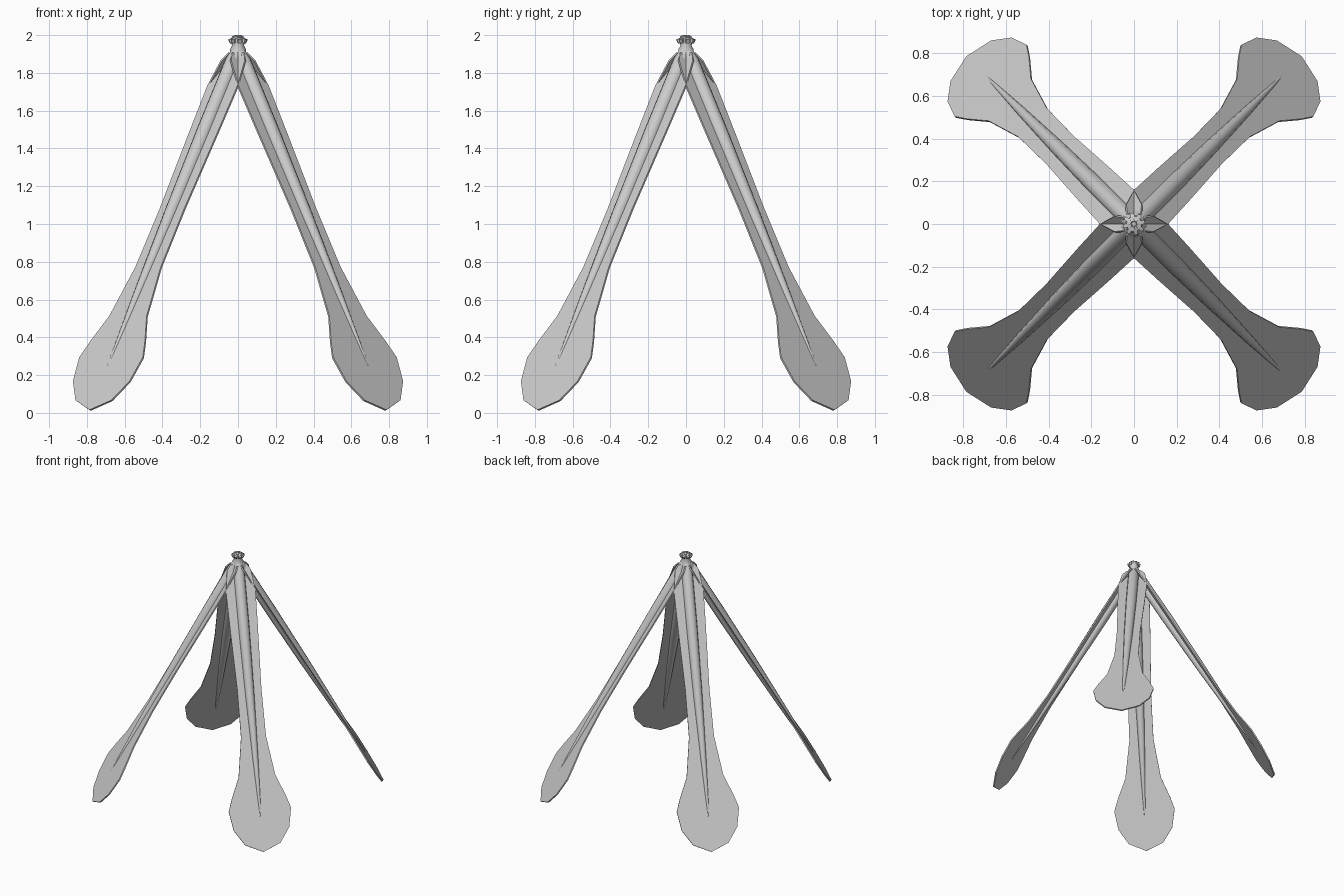
import bpy, bmesh, math
from mathutils import Vector, Matrix

if "Cube" in bpy.data.objects:
    bpy.data.objects.remove(bpy.data.objects["Cube"])

grey = bpy.data.materials.new("warm_grey")
grey.diffuse_color = (0.6, 0.6, 0.6, 1)
grey.use_nodes = True
grey.node_tree.nodes["Principled BSDF"].inputs["Base Color"].default_value = grey.diffuse_color

APEX, SLOPE = 1.925, 1.725
DOWN = Vector((1, 0, -SLOPE)).normalized()
NORMAL = Vector((SLOPE, 0, 1)).normalized()


def finish(name, bm, smooth=False):
    bmesh.ops.recalc_face_normals(bm, faces=bm.faces)
    me = bpy.data.meshes.new(name)
    bm.to_mesh(me)
    bm.free()
    me.materials.append(grey)
    ob = bpy.data.objects.new(name, me)
    bpy.context.collection.objects.link(ob)
    if smooth:
        bpy.context.view_layer.objects.active = ob
        ob.select_set(True)
        bpy.ops.object.shade_smooth_by_angle(angle=math.radians(50))
        ob.select_set(False)
    return ob


def on_plane(r, t=0.0):
    return Vector((r, t, APEX - SLOPE * r))


def loft(bm, rings):
    """Join rings of points into a closed tube."""
    rings = [[bm.verts.new(p) for p in ring] for ring in rings]
    n = len(rings[0])
    for a, b in zip(rings, rings[1:]):
        for i in range(n):
            bm.faces.new((a[i], a[(i + 1) % n], b[(i + 1) % n], b[i]))
    bm.faces.new(rings[0])
    bm.faces.new(rings[-1])


# Paddle outline: distance out from the axis, half width
outline = [(0.012, 0.06), (0.035, 0.09), (0.113, 0.113), (0.262, 0.106),
           (0.488, 0.092), (0.67, 0.095), (0.82, 0.14), (0.898, 0.205),
           (0.947, 0.238), (1.02, 0.212), (1.078, 0.135)]
outline = outline + [(1.108, 0.0)] + [(r, -t) for r, t in reversed(outline)]

# Tapering rib: distance out from the axis, radius
rib = [(0.0, 0.03), (0.04, 0.043), (0.25, 0.043), (0.5, 0.036),
       (0.75, 0.023), (0.9, 0.012), (1.025, 0.001)]

for k in range(4):
    turn = Matrix.Rotation(math.radians(45 + 90 * k), 4, 'Z')

    # Flat thin paddle
    bm = bmesh.new()
    half = NORMAL * 0.005
    loft(bm, [[on_plane(r, t) + s * half for r, t in outline] for s in (-1, 1)])
    bm.transform(turn)
    finish(f"blade_{k + 1}", bm)

    # Rib running through the middle of the paddle
    bm = bmesh.new()
    side = Vector((0, 1, 0))
    angles = [math.tau * i / 10 for i in range(10)]
    loft(bm, [[on_plane(r) + rad * (math.cos(a) * side + math.sin(a) * NORMAL)
               for a in angles] for r, rad in rib])
    bm.transform(turn)
    finish(f"rib_{k + 1}", bm, True)

# Neck joining the ribs, flaring into the cap
bm = bmesh.new()
loft(bm, [[(rad * math.cos(math.tau * i / 10), rad * math.sin(math.tau * i / 10), z)
           for i in range(10)]
          for z, rad in ((1.87, 0.045), (1.925, 0.042), (1.945, 0.031),
                         (1.965, 0.038), (1.985, 0.036), (1.993, 0.015))])
finish("neck", bm, True)

# Ring of small lobes around the cap, with a raised set on top
bm = bmesh.new()
for count, dist, z, size in ((8, 0.037, 1.971, 0.022), (4, 0.018, 1.988, 0.02)):
    for i in range(count):
        m = (Matrix.Rotation(math.tau * (i + 0.25) / count, 4, 'Z')
             @ Matrix.Translation((dist, 0, z))
             @ Matrix.Rotation(math.radians(25), 4, 'Y')
             @ Matrix.Diagonal((size, size * 0.85, size * 0.95, 1)))
        bmesh.ops.create_cube(bm, size=1, matrix=m)
finish("cap_lobes", bm)
